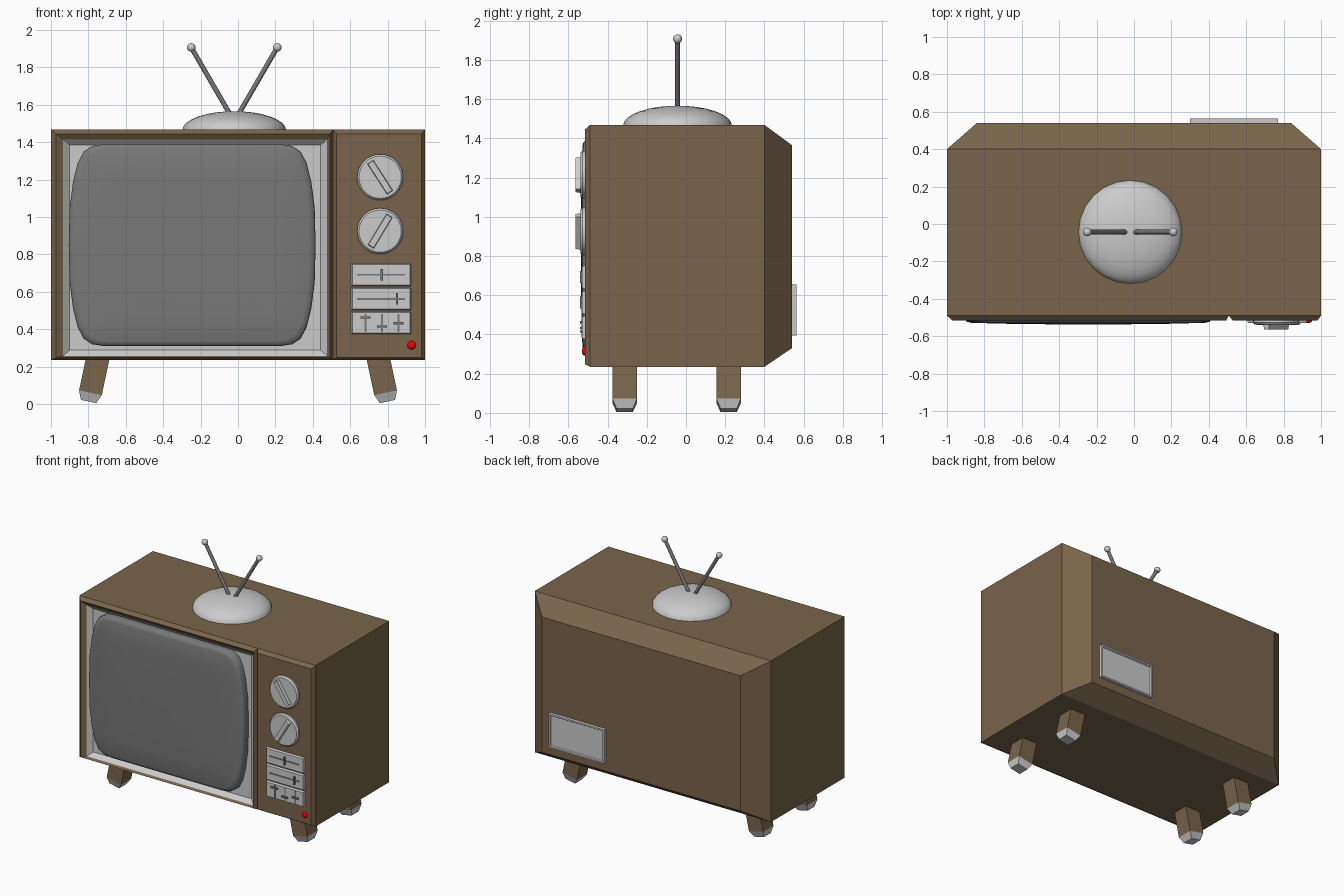
import bpy, bmesh, math
from mathutils import Vector, Matrix

if "Cube" in bpy.data.objects:
    bpy.data.objects.remove(bpy.data.objects["Cube"])


def material(name, rgb):
    m = bpy.data.materials.new(name)
    m.diffuse_color = (*rgb, 1)
    m.use_nodes = True
    m.node_tree.nodes["Principled BSDF"].inputs["Base Color"].default_value = m.diffuse_color
    return m


WOOD = material("wood", (0.19, 0.13, 0.07))
DARK = material("dark_grey", (0.19, 0.19, 0.19))
RED = material("red", (0.9, 0, 0))


def loft(name, rings, mat=None, start=True, end=True):
    """Skin a series of equal point rings, optionally capping the ends."""
    bm = bmesh.new()
    loops = [[bm.verts.new(p) for p in r] for r in rings]
    n = len(loops[0])
    for a, b in zip(loops, loops[1:]):
        for i in range(n):
            bm.faces.new((a[i], a[(i + 1) % n], b[(i + 1) % n], b[i]))
    if start:
        bm.faces.new(loops[0][::-1])
    if end:
        bm.faces.new(loops[-1])
    if start and end:
        bmesh.ops.recalc_face_normals(bm, faces=bm.faces)
    me = bpy.data.meshes.new(name)
    bm.to_mesh(me)
    bm.free()
    ob = bpy.data.objects.new(name, me)
    bpy.context.collection.objects.link(ob)
    if mat:
        me.materials.append(mat)
    return ob


def rect(y, x0, x1, z0, z1):
    # counter-clockwise seen from the front
    return [(x0, y, z0), (x1, y, z0), (x1, y, z1), (x0, y, z1)]


def box(name, x, y, z, mat=None, inset=0.0):
    return loft(name, [rect(y[1], *x, *z), rect(y[0], x[0] + inset, x[1] - inset, z[0] + inset, z[1] - inset)], mat)


def smooth(ob, angle=35):
    bpy.ops.object.select_all(action='DESELECT')
    ob.select_set(True)
    bpy.context.view_layer.objects.active = ob
    bpy.ops.object.shade_smooth_by_angle(angle=math.radians(angle))


def disc_ring(c, r, y, n=32):
    return [(c[0] + r * math.cos(2 * math.pi * i / n), y, c[1] + r * math.sin(2 * math.pi * i / n)) for i in range(n)]


def ball(name, loc, r, mat=None):
    bpy.ops.mesh.primitive_uv_sphere_add(segments=16, ring_count=10, radius=r, location=loc)
    ob = bpy.context.object
    ob.name = name
    if mat:
        ob.data.materials.append(mat)
    smooth(ob, 60)
    return ob


# Cabinet with tapered back
loft("cabinet", [rect(0.54, -0.84, 0.84, 0.33, 1.365), rect(0.40, -1, 1, 0.235, 1.468),
                 rect(-0.49, -1, 1, 0.235, 1.468), rect(-0.465, -0.9, 0.9, 0.3, 1.4)][:3], WOOD, end=False)

# Chamfered wooden rim around the screen, and the control panel
loft("screen_rim", [rect(-0.49, -1, 0.507, 0.235, 1.468), rect(-0.515, -0.972, 0.493, 0.248, 1.445),
                    rect(-0.495, -0.935, 0.477, 0.258, 1.416)], WOOD, False, False)
loft("control_panel", [rect(-0.49, 0.507, 1, 0.235, 1.468), rect(-0.515, 0.527, 0.98, 0.25, 1.445)],
     WOOD, start=False)

# Grey sloped surround behind the screen
loft("screen_surround", [rect(-0.495, -0.935, 0.477, 0.258, 1.416),
                         rect(-0.465, -0.90, 0.442, 0.288, 1.385)], start=False)

# Bulging screen: quarter outline mirrored into a full loop
quarter = [(0.66, 0.0), (0.655, 0.2), (0.637, 0.34), (0.612, 0.44), (0.58, 0.5), (0.535, 0.53), (0.47, 0.54)]
outline = quarter + [(-x, z) for x, z in quarter[::-1]]
outline += [(x, -z) for x, z in outline[::-1] if z > 0]


def screen_ring(s, y):
    return [(-0.245 + x * s, y, 0.85 + z * s) for x, z in outline]


screen = loft("screen", [screen_ring(s, y) for s, y in
                         [(1, -0.465), (1, -0.508), (0.985, -0.522), (0.95, -0.528), (0.7, -0.533), (0.35, -0.536)]],
              DARK)
smooth(screen, 50)

# Tuning knobs with slanted grips
for i, (z, tilt) in enumerate([(1.213, 33), (0.925, -31)]):
    c = (0.76, z)
    knob = loft(f"knob_{i + 1}", [disc_ring(c, 0.123, -0.51), disc_ring(c, 0.123, -0.527), disc_ring(c, 0.113, -0.538)])
    smooth(knob, 25)
    grip = box(f"knob_grip_{i + 1}", (-0.019, 0.019), (-0.563, -0.535), (-0.097, 0.097), inset=0.003)
    grip.location = (0.76, 0, z)
    grip.rotation_euler[1] = math.radians(-tilt)

# Slider plates
for i, z in enumerate((0.692, 0.563, 0.435)):
    box(f"slider_plate_{i + 1}", (0.603, 0.928), (-0.53, -0.51), (z - 0.062, z + 0.062), inset=0.008)

# Horizontal sliders, then vertical sliders
for i, (x, z) in enumerate([(0.768, 0.692), (0.85, 0.563)]):
    box(f"slot_h_{i + 1}", (0.637, 0.893), (-0.533, -0.525), (z - 0.005, z + 0.005), DARK)
    box(f"slider_h_{i + 1}", (x - 0.006, x + 0.006), (-0.541, -0.525), (z - 0.031, z + 0.031), DARK)
for i, (x, z) in enumerate([(0.682, 0.463), (0.77, 0.415), (0.858, 0.433)]):
    box(f"slot_v_{i + 1}", (x - 0.005, x + 0.005), (-0.533, -0.525), (0.385, 0.483), DARK)
    box(f"slider_v_{i + 1}", (x - 0.026, x + 0.026), (-0.541, -0.525), (z - 0.006, z + 0.006), DARK)

# Power light
light = loft("power_light", [disc_ring((0.928, 0.315), r, y, 16) for r, y in
                             [(0.023, -0.51), (0.023, -0.52), (0.017, -0.527), (0.008, -0.53)]], RED)
smooth(light, 50)

# Splayed legs with tapered grey feet, leaning outwards along x
def square(h, cz):
    return [(-h, -h, cz), (h, -h, cz), (h, h, cz), (-h, h, cz)]


for side in (-1, 1):
    for y, place in ((-0.3125, "front"), (0.2175, "back")):
        turn = Matrix.Translation((side * 0.752, y, 0.235)) @ Matrix.Rotation(math.radians(-12 * side), 4, 'Y')
        tag = f"{place}_{'left' if side < 0 else 'right'}"
        loft(f"{tag}_leg", [square(0.062, -0.178), square(0.062, 0.03)], WOOD).matrix_world = turn
        loft(f"{tag}_foot", [square(0.042, -0.226), square(0.062, -0.178)]).matrix_world = turn

# Connection plate on the back with a recessed centre
loft("back_plate", [rect(0.535, 0.30, 0.77, 0.395, 0.655), rect(0.563, 0.30, 0.77, 0.395, 0.655),
                    rect(0.563, 0.312, 0.758, 0.407, 0.643), rect(0.555, 0.317, 0.753, 0.412, 0.638)])

# Aerial: flattened dome, two rods, ball tips
def dome_ring(r, z):
    return [(-0.02 + r * math.cos(2 * math.pi * i / 24), -0.043 + r * math.sin(2 * math.pi * i / 24), z)
            for i in range(24)]


steps = [math.radians(a) for a in (0, 11, 22, 34, 46, 58, 70, 82)]
dome = loft("aerial_base", [dome_ring(0.277 * math.cos(a), 1.466 + 0.1 * math.sin(a)) for a in steps])
smooth(dome)
for side in (-1, 1):
    tag = "left" if side < 0 else "right"
    a = Vector((-0.02 + side * 0.02, -0.043, 1.545))
    b = Vector((-0.02 + side * 0.23, -0.043, 1.907))
    bpy.ops.mesh.primitive_cylinder_add(vertices=12, radius=0.013, depth=(b - a).length, location=(a + b) / 2)
    rod = bpy.context.object
    rod.name = f"aerial_rod_{tag}"
    rod.rotation_euler = (b - a).to_track_quat('Z', 'Y').to_euler()
    rod.data.materials.append(DARK)
    smooth(rod)
    ball(f"aerial_tip_{tag}", b, 0.023)
